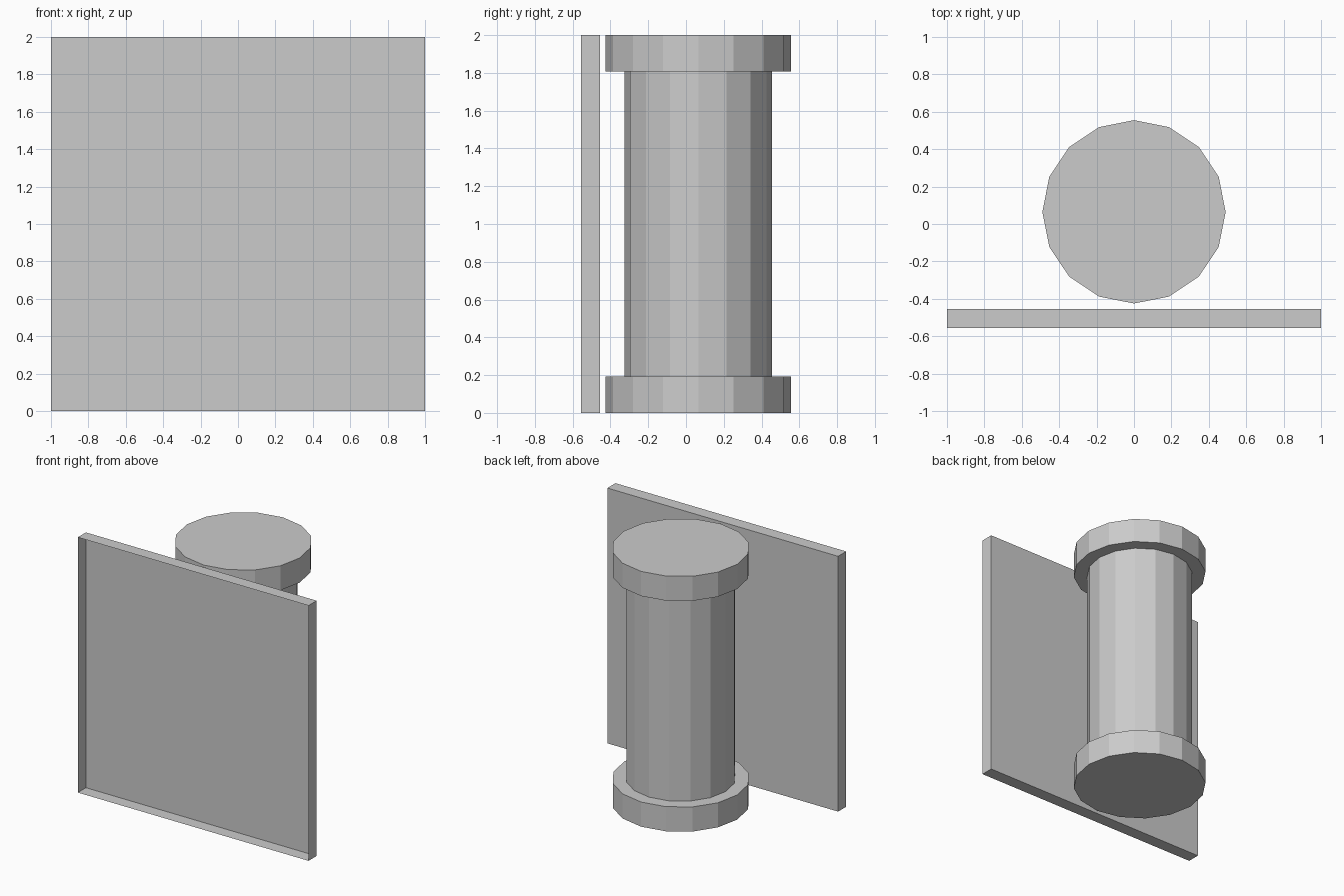
import bpy, bmesh
from math import cos, sin, pi

if "Cube" in bpy.data.objects:
    bpy.data.objects.remove(bpy.data.objects["Cube"])

SIDES = 16
CENTRE_Y = 0.065


def new_object(name, bm):
    bmesh.ops.recalc_face_normals(bm, faces=bm.faces)
    mesh = bpy.data.meshes.new(name)
    bm.to_mesh(mesh)
    bm.free()
    obj = bpy.data.objects.new(name, mesh)
    bpy.context.collection.objects.link(obj)
    return obj


# Column: stepped profile (radius, height) turned into 16 flat sides
profile = [(0.49, 0), (0.49, 0.193), (0.39, 0.193),
           (0.39, 1.807), (0.49, 1.807), (0.49, 2)]
bm = bmesh.new()
rings = [[bm.verts.new((r * cos(2 * pi * i / SIDES),
                        CENTRE_Y + r * sin(2 * pi * i / SIDES), z))
          for i in range(SIDES)] for r, z in profile]
for low, high in zip(rings, rings[1:]):
    for i in range(SIDES):
        j = (i + 1) % SIDES
        bm.faces.new((low[i], low[j], high[j], high[i]))
bm.faces.new(rings[0])
bm.faces.new(rings[-1])
new_object("column", bm)

# Panel: shallow tray whose front side is open
bm = bmesh.new()
bmesh.ops.create_cube(bm, size=1)
bmesh.ops.scale(bm, vec=(2, 0.1, 2), verts=bm.verts)
bmesh.ops.translate(bm, vec=(0, -0.505, 1), verts=bm.verts)
bm.normal_update()
front = [f for f in bm.faces if f.normal.y < -0.9]
bmesh.ops.delete(bm, geom=front, context='FACES_ONLY')
panel = new_object("front_panel", bm)
